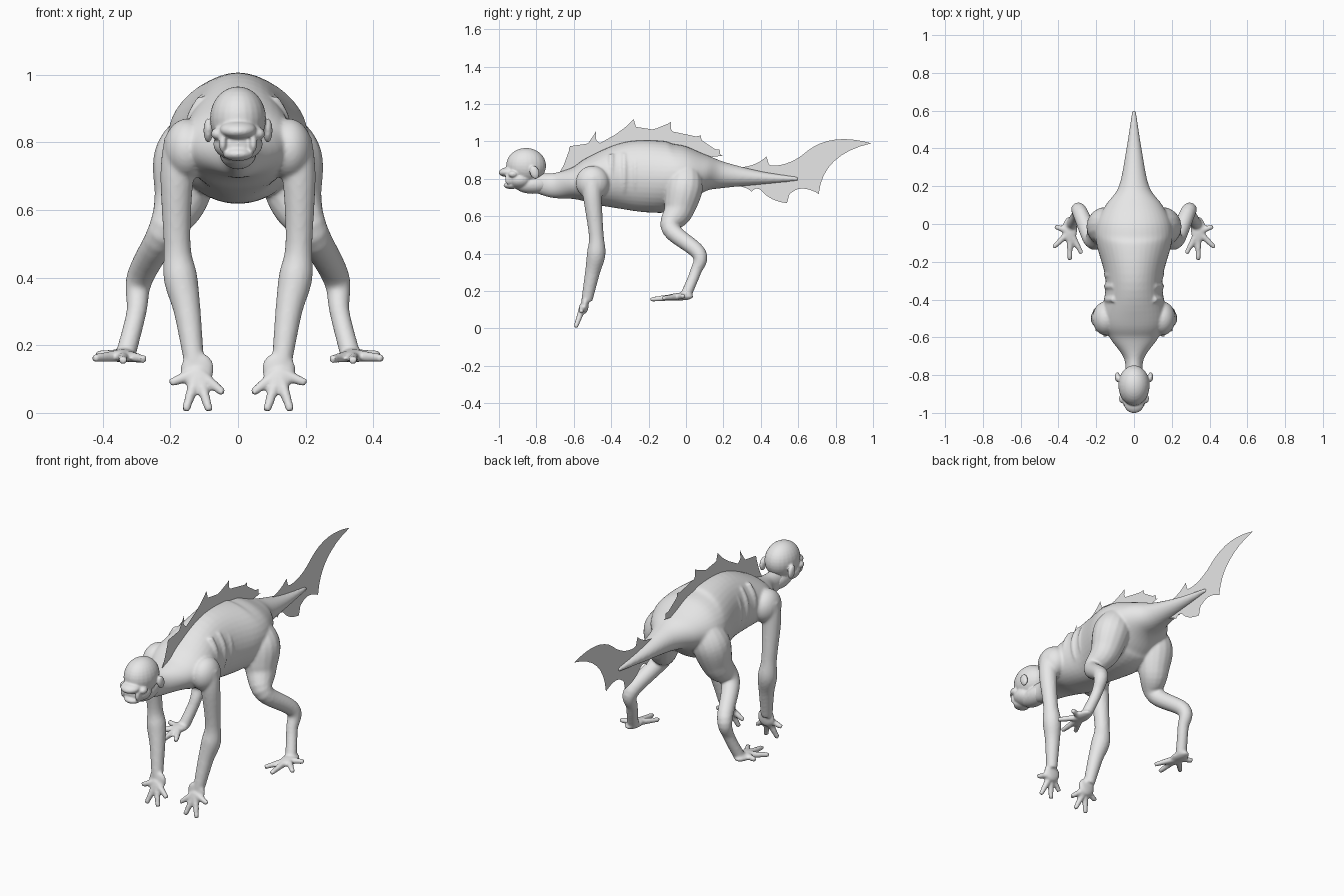
import bpy, bmesh, math
from mathutils import Vector, Matrix

cube = bpy.data.objects.get("Cube")
if cube:
    bpy.data.objects.remove(cube)

GREY = (0.8, 0.8, 0.8, 1)
skin = bpy.data.materials.new("pale_grey_skin")
skin.use_nodes = True
skin.diffuse_color = GREY
skin.node_tree.nodes["Principled BSDF"].inputs["Base Color"].default_value = GREY


def spline(before, start, end, after, t):
    """Smooth interpolation between start and end, using their neighbours."""
    leave = (end - before) / 2
    arrive = (after - start) / 2
    gap = end - start
    return (start + leave * t + (3 * gap - 2 * leave - arrive) * t ** 2
            + (leave + arrive - 2 * gap) * t ** 3)


def tube(bm, rings, mirror=1, sides=24, steps=6):
    """Smooth loft through (x, y, z, side radius, other radius) rings."""
    padded = [rings[0], *rings, rings[-1]]
    path = []
    for i in range(len(rings) - 1):
        for step in range(steps):
            path.append([spline(*values, step / steps) for values in zip(*padded[i:i + 4])])
    path.append(rings[-1])

    loops = []
    for i, (x, y, z, width, depth) in enumerate(path):
        previous, following = path[max(i - 1, 0)], path[min(i + 1, len(path) - 1)]
        along = (Vector(following[:3]) - Vector(previous[:3])).normalized()
        side = Vector((1, 0, 0)) - along * along.x
        side.normalize()
        up = along.cross(side)
        loop = []
        for k in range(sides):
            angle = math.tau * k / sides
            point = Vector((x, y, z))
            point += side * width * math.cos(angle) + up * depth * math.sin(angle)
            point.x *= mirror
            loop.append(bm.verts.new(point))
        loops.append(loop)

    for lower, upper in zip(loops, loops[1:]):
        for k in range(sides):
            bm.faces.new((lower[k - 1], lower[k], upper[k], upper[k - 1]))
    bm.faces.new(loops[0])
    bm.faces.new(loops[-1])


def limb(bm, points, mirror):
    """Round tube through (x, y, z, radius) points."""
    tube(bm, [(x, y, z, radius, radius) for x, y, z, radius in points], mirror, sides=16)


def ball(bm, centre, radii, mirror=1, tilt=0):
    x, y, z = centre
    place = Matrix.Translation((x * mirror, y, z))
    shape = place @ Matrix.Rotation(tilt, 4, 'X') @ Matrix.Diagonal((*radii, 1))
    bmesh.ops.create_uvsphere(bm, u_segments=24, v_segments=16, radius=1, matrix=shape)


def fan(bm, centre, forward, angles, reach, mirror):
    """Spread tapering fingers or toes around a forward direction."""
    centre, forward = Vector(centre), Vector(forward)
    for angle in angles:
        heading = forward * math.cos(angle) + Vector((1, 0, 0)) * math.sin(angle)
        length = reach - 0.035 * abs(angle)
        limb(bm, [(*(centre + heading * length * part), 0.02 - 0.008 * part)
                  for part in (0, 0.5, 1)], mirror)


def finish(bm, name):
    bmesh.ops.recalc_face_normals(bm, faces=bm.faces)
    mesh = bpy.data.meshes.new(name)
    bm.to_mesh(mesh)
    bm.free()
    mesh.materials.append(skin)
    obj = bpy.data.objects.new(name, mesh)
    bpy.context.collection.objects.link(obj)
    return obj


def fuse_forms(obj, voxel):
    """Fuse overlapping forms into one soft skin."""
    fuse = obj.modifiers.new("fuse", 'REMESH')
    fuse.mode = 'VOXEL'
    fuse.voxel_size = voxel
    fuse.use_smooth_shade = True
    soften = obj.modifiers.new("soften", 'SMOOTH')
    soften.factor = 0.5
    soften.iterations = 5


def fin(name, start, arcs):
    """Flat fin outlined by arcs, each a (control point, end point) pair."""
    bm = bmesh.new()
    outline = [Vector(start)]
    for control, end in arcs:
        first, control, end = outline[-1], Vector(control), Vector(end)
        for k in range(1, 9):
            t = k / 8
            outline.append(first.lerp(control, t).lerp(control.lerp(end, t), t))
    face = bm.faces.new([bm.verts.new((0, *point)) for point in outline])
    bmesh.ops.triangulate(bm, faces=[face])
    finish(bm, name)


# Neck, trunk and tail: (y, top, bottom, half width)
body = bmesh.new()
trunk = [(-0.86, 0.84, 0.75, 0.05), (-0.72, 0.83, 0.7, 0.05), (-0.6, 0.86, 0.69, 0.13),
         (-0.5, 0.92, 0.66, 0.17), (-0.3, 1, 0.63, 0.15), (-0.1, 1, 0.62, 0.2),
         (0, 0.98, 0.67, 0.2), (0.1, 0.93, 0.73, 0.15), (0.2, 0.89, 0.75, 0.08),
         (0.4, 0.84, 0.77, 0.04), (0.6, 0.81, 0.79, 0.01)]
tube(body, [(0, y, (top + bottom) / 2, width, (top - bottom) / 2)
            for y, top, bottom, width in trunk], sides=40)

for side in (1, -1):
    # Shoulder, arm and spread hand
    ball(body, (0.15, -0.5, 0.78), (0.07, 0.09, 0.09), side)
    limb(body, [(0.16, -0.5, 0.8, 0.06), (0.18, -0.5, 0.7, 0.05), (0.18, -0.48, 0.5, 0.04),
                (0.17, -0.48, 0.4, 0.05), (0.15, -0.5, 0.3, 0.04), (0.13, -0.53, 0.15, 0.03)], side)
    ball(body, (0.12, -0.54, 0.13), (0.05, 0.02, 0.05), side)
    fan(body, (0.12, -0.55, 0.12), (0, -0.35, -1), (-0.9, -0.3, 0.3, 1.2), 0.13, side)

    # Haunch, folded leg and splayed foot
    limb(body, [(0.12, 0, 0.83, 0.08), (0.15, -0.01, 0.75, 0.1), (0.17, -0.04, 0.63, 0.08),
                (0.22, -0.08, 0.53, 0.05), (0.29, 0.07, 0.4, 0.04), (0.3, 0.05, 0.3, 0.03),
                (0.33, 0, 0.18, 0.03)], side)
    ball(body, (0.34, -0.03, 0.17), (0.04, 0.07, 0.02), side)
    fan(body, (0.34, -0.04, 0.17), (0, -1, -0.1), (-0.5, 0, 0.8, 1.9), 0.15, side)

    # Ribs showing through the flank
    for y in (-0.4, -0.33, -0.27):
        limb(body, [(0.145 * math.sin(turn), y, 0.82 + 0.16 * math.cos(turn), 0.015)
                    for turn in (0.8, 1.2, 1.6, 2, 2.4)], side)
fuse_forms(finish(body, "body"), 0.007)

# Head: skull, jaw, overhanging muzzle, lower lip and throat
head = bmesh.new()
ball(head, (0, -0.855, 0.87), (0.083, 0.107, 0.095))
ball(head, (0, -0.89, 0.795), (0.073, 0.07, 0.05))
ball(head, (0, -0.95, 0.838), (0.054, 0.052, 0.026), tilt=0.15)
ball(head, (0, -0.935, 0.765), (0.045, 0.04, 0.02))
ball(head, (0, -0.82, 0.77), (0.055, 0.1, 0.05))
for side in (1, -1):
    # Ears, cheeks and mouth corners
    ball(head, (0.088, -0.81, 0.835), (0.014, 0.025, 0.037), side, 0.3)
    ball(head, (0.06, -0.925, 0.825), (0.02, 0.025, 0.018), side)
    ball(head, (0.045, -0.95, 0.8), (0.012, 0.018, 0.03), side)
fuse_forms(finish(head, "head"), 0.005)


# Back crest: hooked spines that shrink towards the tail
def spine_line(y):
    return 1 - 0.75 * (y + 0.15) ** 2


crest = []
valley = Vector((-0.68, 0.83))
for y in (-0.62, -0.48, -0.28, -0.08, 0.08, 0.18):
    height = 0.14 - 0.2 * (y + 0.62) ** 3
    tip = Vector((y, spine_line(y) + height))
    swell = valley.lerp(tip, 0.6) + Vector((0.01, -0.02))
    crest.append((swell, tip))
    valley = Vector((y + 0.02, spine_line(y + 0.02) + height * 0.45))
    crest.append((tip.lerp(valley, 0.5) - Vector((0.03, 0.01)), valley))
crest += [((0.05, 0.9), (-0.1, 0.93)), ((-0.4, 0.95), (-0.68, 0.8))]
fin("back_crest", (-0.68, 0.83), crest)

# Tail fin with a long swept upper lobe
fin("tail_fin", (0.22, 0.82), [
    ((0.23, 0.85), (0.26, 0.86)), ((0.37, 0.86), (0.43, 0.92)),
    ((0.42, 0.88), (0.46, 0.87)), ((0.56, 0.87), (0.65, 0.95)),
    ((0.78, 1.05), (0.99, 0.99)), ((0.73, 0.93), (0.71, 0.72)),
    ((0.62, 0.77), (0.57, 0.73)), ((0.53, 0.71), (0.54, 0.67)),
    ((0.45, 0.68), (0.4, 0.74)), ((0.37, 0.76), (0.35, 0.73)), ((0.33, 0.76), (0.22, 0.77))])
